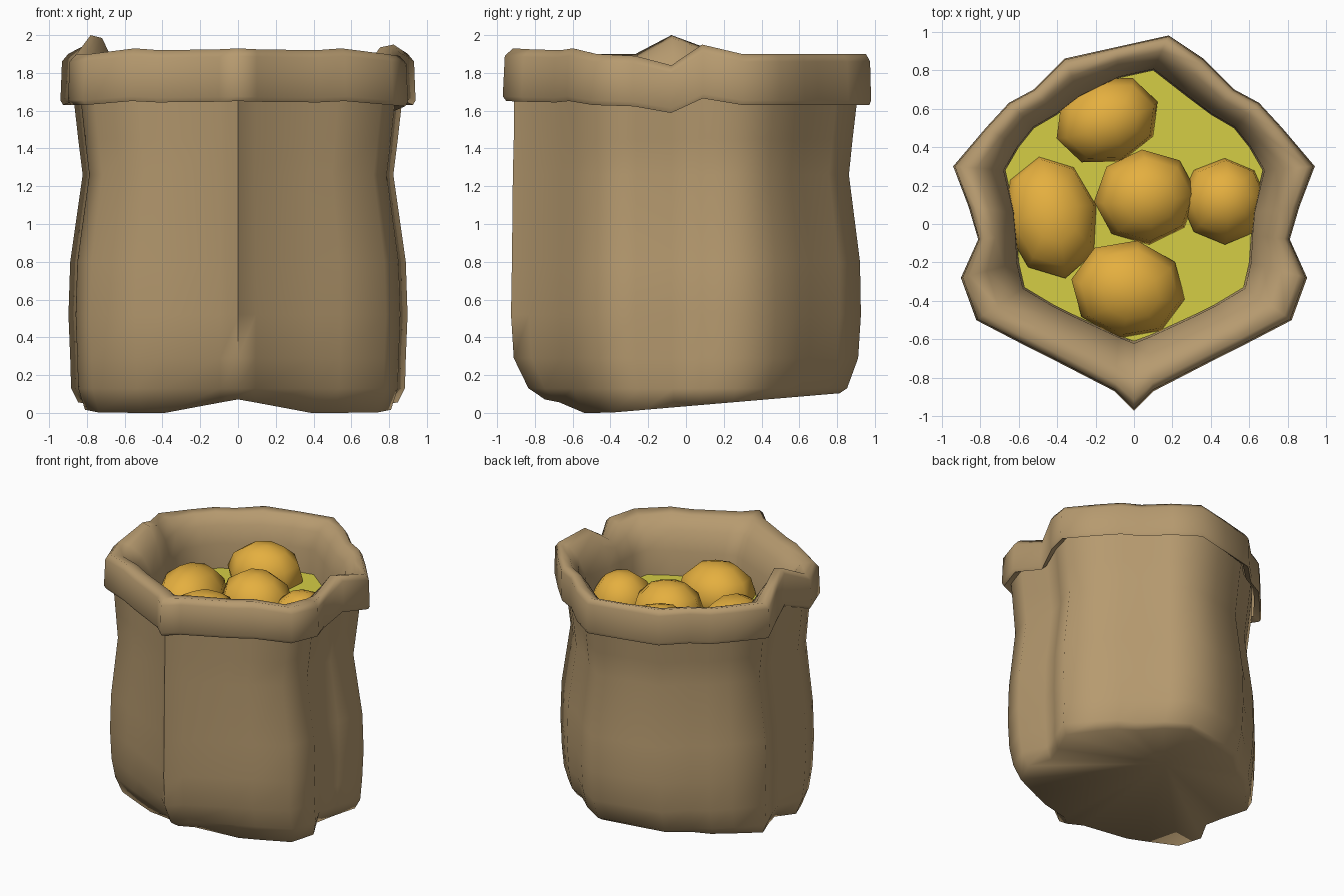
import bpy, bmesh, math
from mathutils import Euler

if "Cube" in bpy.data.objects:
    bpy.data.objects.remove(bpy.data.objects["Cube"])


def material(name, rgb):
    m = bpy.data.materials.new(name)
    m.diffuse_color = (*rgb, 1)
    m.use_nodes = True
    m.node_tree.nodes["Principled BSDF"].inputs["Base Color"].default_value = m.diffuse_color
    return m


CLOTH = material("burlap", (0.47, 0.325, 0.16))
GOLD = material("golden_skin", (0.78, 0.43, 0.05))
FILL = material("yellow_fill", (0.66, 0.61, 0.06))


def finish(bm, name, mat, angle):
    bmesh.ops.recalc_face_normals(bm, faces=bm.faces)
    me = bpy.data.meshes.new(name)
    bm.to_mesh(me)
    bm.free()
    ob = bpy.data.objects.new(name, me)
    bpy.context.collection.objects.link(ob)
    me.materials.append(mat)
    bpy.ops.object.select_all(action='DESELECT')
    ob.select_set(True)
    bpy.context.view_layer.objects.active = ob
    bpy.ops.object.shade_smooth_by_angle(angle=math.radians(angle))
    return ob


def loft(rings, name, mat, angle, cap=None):
    """Skin a stack of rings; cap is a fan point closing the first ring."""
    bm = bmesh.new()
    vs = [[bm.verts.new(p) for p in r] for r in rings]
    n = len(vs[0])
    for a, b in zip(vs, vs[1:]):
        for i in range(n):
            j = (i + 1) % n
            bm.faces.new((a[i], a[j], b[j], b[i]))
    if cap:
        c = bm.verts.new(cap)
        for i in range(n):
            bm.faces.new((vs[0][(i + 1) % n], vs[0][i], c))
    return finish(bm, name, mat, angle)


def outline(half, back):
    """Mirror the right half across x and add the off-centre back points."""
    return half + back + [(-x, y) for x, y in reversed(half[1:])]


# Folded outline of the cloth and the inner edge of the mouth
outer = outline([(0, -.97), (.10, -.87), (.43, -.70), (.57, -.63), (.82, -.50),
                 (.90, -.28), (.81, -.08), (.86, .09), (.94, .30), (.77, .50),
                 (.65, .63), (.52, .70), (.36, .86)], [(.18, .98), (-.09, .92)])
inner = outline([(0, -.61), (.08, -.58), (.32, -.47), (.42, -.42), (.57, -.33),
                 (.60, -.20), (.61, -.06), (.62, .06), (.67, .28), (.60, .40),
                 (.52, .50), (.40, .57), (.28, .66)], [(.10, .80), (-.08, .76)])


# Sack body: z, x scale, front y scale, back y scale
def body_ring(z, sx, front, back):
    return [(x * sx, y * (front if y < 0 else back), z) for x, y in outer]


base = [(x, y, max(0, .035 + .085 * y + .10 * max(0, 1 - abs(x) / .4) * (y < 0)))
        for x, y, _ in body_ring(0, .90, .77, .83)]
body = [base] + [body_ring(*r) for r in (
    (.13, .94, .86, .87), (.29, .945, .94, .93), (.52, .955, .955, .945),
    (.80, .945, .95, .94), (1.26, .875, .945, .88), (1.45, .90, .94, .90),
    (1.70, .93, .94, .93))]
loft(body, "sack_body", CLOTH, 85, cap=(0, .35, .085))

# Rolled rim: wavy edge height, t blends from outer to inner outline
lift = {0: .03, 1: .025, 2: .02, 3: .03, 4: .0, 5: -.01, 6: -.06, 7: .05,
        20: .04, 21: .10, 22: .0, 24: .03, 25: .02, 26: .025}


def rim_ring(z, t, k=1.0):
    return [((xo + (xi - xo) * t), (yo + (yi - yo) * t), z + k * lift.get(i, 0))
            for i, ((xo, yo), (xi, yi)) in enumerate(zip(outer, inner))]


rim = [rim_ring(1.66, .25, .5), rim_ring(1.63, .05, .7), rim_ring(1.655, 0, .7),
       rim_ring(1.86, .03), rim_ring(1.90, .15), rim_ring(1.885, .45),
       rim_ring(1.81, .75, .5), rim_ring(1.68, .97, 0), rim_ring(1.40, 1, 0)]
loft(rim, "rolled_rim", CLOTH, 85)

# Yellow fill closing the mouth
bm = bmesh.new()
bm.faces.new([bm.verts.new((x, y, 1.49)) for x, y in inner])
finish(bm, "fill_surface", FILL, 30)

# Chunky golden lumps: centre, half sizes, rotation about z
lumps = [((-.14, .54, 1.54), (.27, .22), 20), ((-.43, .04, 1.47), (.24, .32), 12),
         ((.06, .14, 1.52), (.26, .24), 5), ((.47, .12, 1.48), (.22, .22), 0),
         ((-.03, -.34, 1.51), (.29, .25), -10)]
for n, (pos, (a, b), turn) in enumerate(lumps):
    bm = bmesh.new()
    bmesh.ops.create_uvsphere(bm, u_segments=8, v_segments=6, radius=1)
    bmesh.ops.scale(bm, vec=(a * 1.04, b * 1.04, .23), verts=bm.verts)
    ob = finish(bm, f"golden_lump_{n + 1}", GOLD, 60)
    ob.location = pos
    ob.rotation_euler = Euler((.12 * (-1) ** n, .1, math.radians(turn)))
